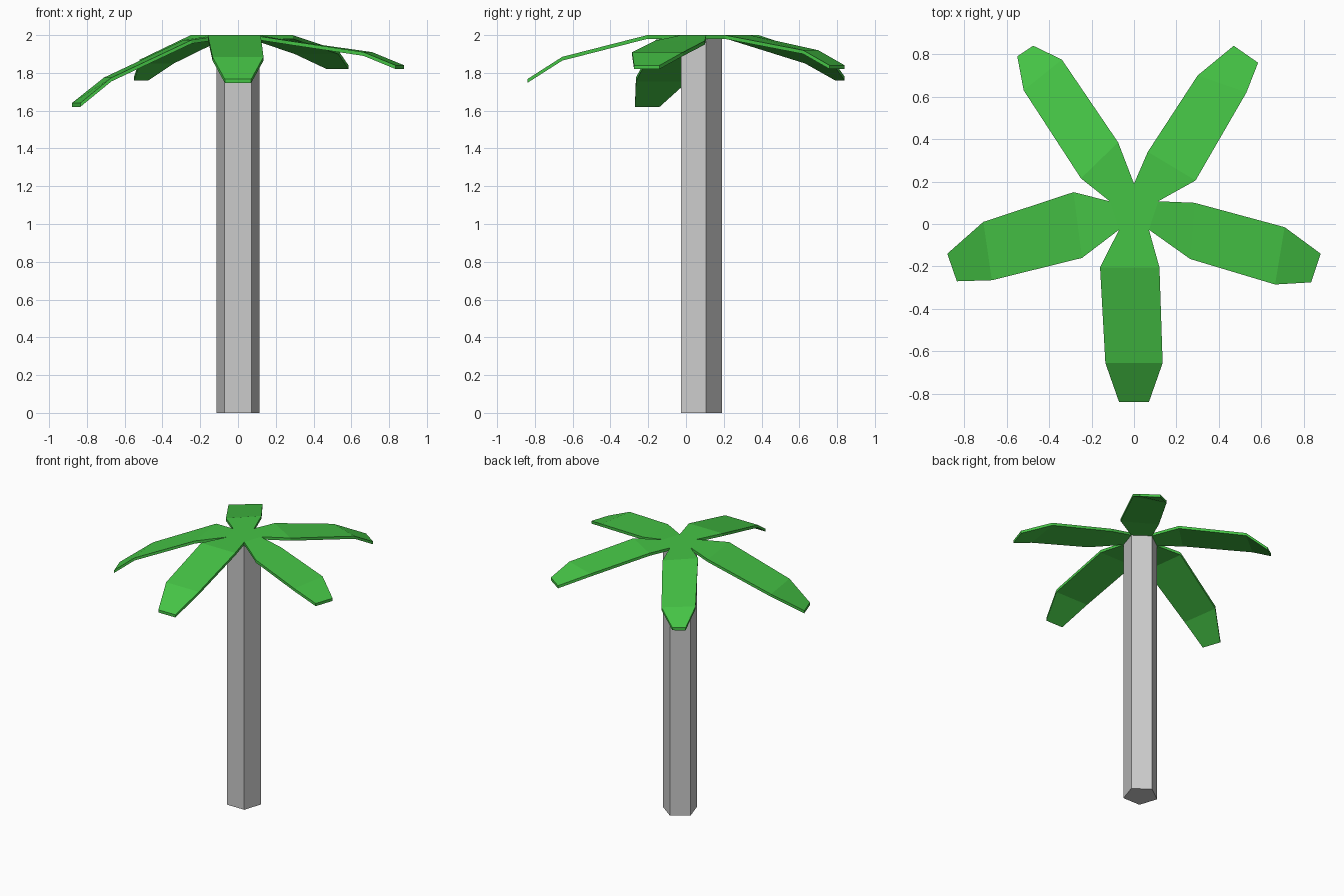
import bpy, bmesh, math
from mathutils import Vector

if "Cube" in bpy.data.objects:
    bpy.data.objects.remove(bpy.data.objects["Cube"])

TOP, THICK = 2.0, 0.02
# Pentagon shared by the trunk and the crown (counter-clockwise from the back)
PENTAGON = [(0.12 * math.cos(math.radians(90 + 72 * i)),
             0.07 + 0.12 * math.sin(math.radians(90 + 72 * i))) for i in range(5)]


def extrude(bm, distance):
    """Thicken all faces vertically downwards into a closed solid."""
    geom = bmesh.ops.extrude_face_region(bm, geom=bm.faces[:], use_keep_orig=True)["geom"]
    verts = [g for g in geom if isinstance(g, bmesh.types.BMVert)]
    bmesh.ops.translate(bm, verts=verts, vec=Vector((0, 0, -distance)))
    bmesh.ops.recalc_face_normals(bm, faces=bm.faces[:])


def finish(bm, name):
    mesh = bpy.data.meshes.new(name)
    bm.to_mesh(mesh)
    bm.free()
    obj = bpy.data.objects.new(name, mesh)
    bpy.context.collection.objects.link(obj)
    return obj


# Trunk: five-sided prism
bm = bmesh.new()
bm.faces.new([bm.verts.new((x, y, TOP - THICK)) for x, y in PENTAGON])
extrude(bm, TOP - THICK)
finish(bm, "trunk")

# Leaves: per row two edge points (x, y) and a height, from base to tip
LEAVES = [
    # back left
    [((-0.075, 0.385), (-0.25, 0.215), 2.0),
     ((-0.34, 0.775), (-0.52, 0.63), 1.87),
     ((-0.475, 0.84), (-0.55, 0.79), 1.78)],
    # left
    [((-0.285, 0.15), (-0.245, -0.16), 1.975),
     ((-0.71, 0.01), (-0.67, -0.265), 1.775),
     ((-0.88, -0.14), (-0.835, -0.27), 1.64)],
    # front
    [((-0.16, -0.205), (0.12, -0.205), 2.0),
     ((-0.135, -0.655), (0.135, -0.655), 1.885),
     ((-0.07, -0.84), (0.07, -0.84), 1.767)],
    # right
    [((0.265, -0.165), (0.285, 0.10), 1.97),
     ((0.665, -0.285), (0.71, -0.015), 1.91),
     ((0.835, -0.275), (0.88, -0.14), 1.84)],
    # back right
    [((0.29, 0.205), (0.065, 0.34), 2.0),
     ((0.53, 0.62), (0.30, 0.70), 1.92),
     ((0.585, 0.76), (0.47, 0.84), 1.84)],
]

# Crown: centre pentagon with one drooping leaf strip per side
bm = bmesh.new()
hub = [bm.verts.new((x, y, TOP)) for x, y in PENTAGON]
bm.faces.new(hub)
for i, rows in enumerate(LEAVES):
    a, b = hub[i], hub[(i + 1) % 5]
    for pa, pb, z in rows:
        na, nb = bm.verts.new((*pa, z)), bm.verts.new((*pb, z))
        bm.faces.new((na, nb, b, a))
        a, b = na, nb
extrude(bm, THICK)
crown = finish(bm, "leaf_crown")

green = bpy.data.materials.new("leaf_green")
green.diffuse_color = (0.06, 0.55, 0.06, 1)
green.use_nodes = True
green.node_tree.nodes["Principled BSDF"].inputs["Base Color"].default_value = green.diffuse_color
crown.data.materials.append(green)
